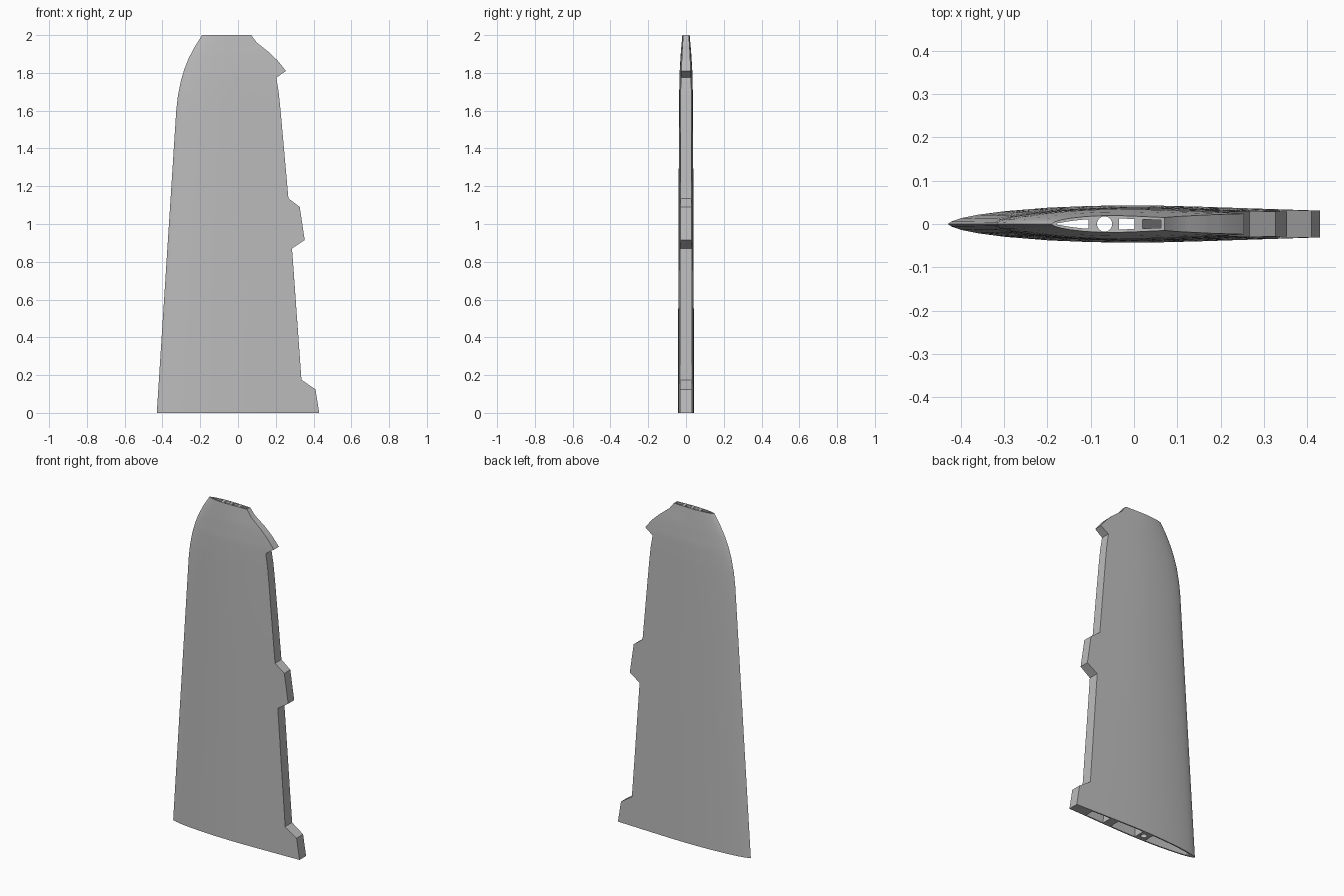
import bpy, bmesh, math

cube = bpy.data.objects.get("Cube")
if cube:
    bpy.data.objects.remove(cube, do_unlink=True)

# Outline of the fin as (height, x), and half thickness along height and chord
LEADING = [(0, -.43), (1.6, -.327), (1.68, -.318), (1.76, -.302), (1.82, -.284),
           (1.88, -.26), (1.94, -.228), (2, -.19)]
HINGE = [(0, .348), (1.135, .267), (1.605, .225), (1.7, .215), (1.775, .203),
         (1.865, .185), (1.91, .15), (1.96, .09), (2, .065)]
TRAILING = [(0, .43), (.125, .41), (.175, .336), (.87, .286), (.915, .353),
            (1.09, .327), (1.135, .267), (1.605, .225), (1.7, .215), (1.775, .203),
            (1.81, .254), (1.865, .21), (1.91, .163), (1.96, .1), (2, .07)]
THICK = [(0, .043), (1.4, .038), (1.7, .036), (1.8, .034), (1.9, .028), (2, .0195)]
SHAPE = [(0, 0), (.01, .13), (.04, .32), (.09, .5), (.17, .69), (.3, .88), (.42, .97),
         (.52, 1), (.62, .99), (.75, .93), (1, .78), (1.1, .72), (1.3, .66)]


def sample(table, v):
    """Straight-line lookup in a table of pairs."""
    if v <= table[0][0]:
        return table[0][1]
    for (a, p), (b, q) in zip(table, table[1:]):
        if v <= b:
            return p + (q - p) * (v - a) / (b - a)
    return table[-1][1]


def chord_x(u, z):
    lead = sample(LEADING, z)
    return lead + u * (sample(HINGE, z) - lead)


def half_thickness(x, z):
    lead = sample(LEADING, z)
    u = (x - lead) / (sample(HINGE, z) - lead)
    return sample(THICK, z) * sample(SHAPE, u)


def loft(name, rings):
    """Skin a stack of equal rings and close both ends."""
    bm = bmesh.new()
    loops = [[bm.verts.new(p) for p in ring] for ring in rings]
    n = len(loops[0])
    for low, high in zip(loops, loops[1:]):
        for i in range(n):
            j = (i + 1) % n
            bm.faces.new((low[i], low[j], high[j], high[i]))
    bm.faces.new(loops[0][::-1])
    bm.faces.new(loops[-1])
    bmesh.ops.remove_doubles(bm, verts=bm.verts, dist=.0004)
    bmesh.ops.recalc_face_normals(bm, faces=bm.faces)
    mesh = bpy.data.meshes.new(name)
    bm.to_mesh(mesh)
    bm.free()
    obj = bpy.data.objects.new(name, mesh)
    bpy.context.collection.objects.link(obj)
    return obj


def profile(xs, z, level, wall=0):
    """Symmetric section through the given x positions."""
    half = [max(half_thickness(x, z) - wall, 0 if wall == 0 else .001) for x in xs]
    upper = [(x, t, level) for x, t in zip(xs, half)]
    lower = [(x, -t, level) for x, t in zip(xs, half)]
    return upper[::-1] + lower


# Fin skin with the three hinge tabs on its trailing edge
heights = sorted({z for t in (LEADING, HINGE, TRAILING, THICK) for z, _ in t}
                 | {i * .2 for i in range(1, 8)})
columns = [0, .01, .025, .04, .065, .09, .13, .17, .23, .3, .36, .42, .52, .62, .75, .88, 1]
rings = []
for z in heights:
    xs = [chord_x(u, z) for u in columns] + [sample(TRAILING, z)]
    rings.append(profile(xs, z, z))
fin = loft("fin", rings)

# Lengthwise hollows: nose cell, middle cell, rear cell
CELLS = {
    "nose_cell": (lambda z: chord_x(.06, z), lambda z: -.105),
    "middle_cell": (lambda z: -.035, lambda z: chord_x(.73, z)),
    "rear_cell": (lambda z: chord_x(.8, z), lambda z: chord_x(.96, z)),
}
cutters = []
for name, (front, back) in CELLS.items():
    rings = []
    for z in (0, .5, 1, 1.5, 1.7, 1.8, 1.9, 2):
        level = z - .01 if z == 0 else z + .01 if z == 2 else z
        xs = [front(z) + (back(z) - front(z)) * i / 6 for i in range(7)]
        rings.append(profile(xs, z, level, .0075))
    cutters.append(loft(name, rings))

# Round bore for the rod
circle = [(math.cos(a) * .0175 - .068, math.sin(a) * .0175)
          for a in (math.tau * i / 24 for i in range(24))]
cutters.append(loft("rod_bore", [[(x, y, z) for x, y in circle] for z in (-.01, 2.01)]))

bpy.context.view_layer.objects.active = fin
fin.select_set(True)
for cutter in cutters:
    mod = fin.modifiers.new(cutter.name, "BOOLEAN")
    mod.operation = "DIFFERENCE"
    mod.solver = "EXACT"
    mod.object = cutter
    bpy.ops.object.modifier_apply(modifier=mod.name)
    bpy.data.objects.remove(cutter, do_unlink=True)

# Plain grey material
grey = bpy.data.materials.new("plain_grey")
grey.use_nodes = True
colour = (.5, .5, .5, 1)
grey.diffuse_color = colour
grey.node_tree.nodes["Principled BSDF"].inputs["Base Color"].default_value = colour
fin.data.materials.clear()
fin.data.materials.append(grey)

bpy.ops.object.select_all(action="DESELECT")
fin.select_set(True)
bpy.ops.object.shade_smooth_by_angle(angle=math.radians(25))
